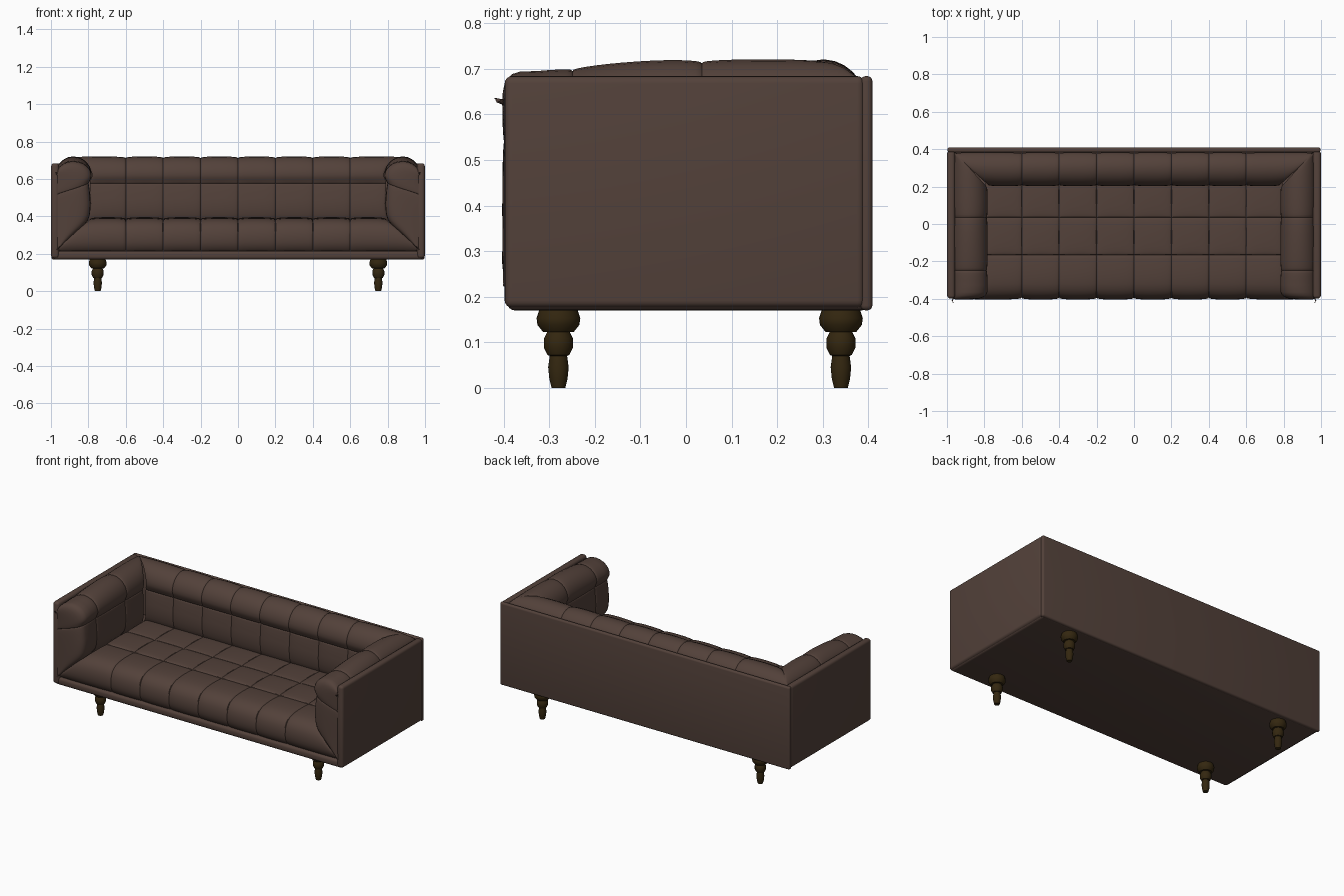
import bpy, bmesh, math
from mathutils import Vector

if "Cube" in bpy.data.objects:
    bpy.data.objects.remove(bpy.data.objects["Cube"])


def material(name, rgb):
    m = bpy.data.materials.new(name)
    m.diffuse_color = (*rgb, 1)
    m.use_nodes = True
    m.node_tree.nodes["Principled BSDF"].inputs["Base Color"].default_value = m.diffuse_color
    return m


LEATHER = material("brown leather", (0.086, 0.053, 0.042))
WOOD = material("dark wood", (0.034, 0.020, 0.005))


def finish(bm, name, mat, mirror=False):
    me = bpy.data.meshes.new(name)
    bm.to_mesh(me)
    bm.free()
    me.materials.append(mat)
    ob = bpy.data.objects.new(name, me)
    bpy.context.collection.objects.link(ob)
    if mirror:
        ob.modifiers.new("mirror", 'MIRROR')
    return ob


def box(name, lo, hi, bevel, mirror=False):
    bm = bmesh.new()
    bmesh.ops.create_cube(bm, size=1)
    for v in bm.verts:
        v.co = Vector([(a + b) / 2 + c * (b - a) for a, b, c in zip(lo, hi, v.co)])
    bmesh.ops.bevel(bm, geom=bm.edges[:], offset=bevel, segments=4,
                    profile=0.5, affect='EDGES')
    return finish(bm, name, LEATHER, mirror)


def spline(pts, u):
    """Catmull-Rom point at index-parameter u."""
    n = len(pts) - 1
    i = min(int(u), n - 1)
    t = u - i
    a, b, c, d = (Vector(pts[min(max(k, 0), n)]) for k in (i - 1, i, i + 1, i + 2))
    return 0.5 * (2 * b + (c - a) * t + (2 * a - 5 * b + 4 * c - d) * t * t
                  + (3 * b - a - 3 * c + d) * t ** 3)


def cells(edges, n):
    """Samples clustered at the seams, each with its puffiness 0..1."""
    out = [(edges[0], 0.0)]
    for a, b in zip(edges, edges[1:]):
        for k in range(1, n + 1):
            s = (1 - math.cos(math.pi * k / n)) / 2
            out.append((a + (b - a) * s, max(math.sin(math.pi * k / n), 0) ** 0.7))
    return out


def pad(name, profile, rows, ncols, place, outward, depth, mirror=False):
    """Tufted sheet: a profile swept over columns, sunk along the seams."""
    us, vs = cells(rows, 20), cells(range(ncols + 1), 14)
    bm = bmesh.new()
    grid, sink = [], []
    for u, fu in us:
        p = spline(profile, u)
        grid.append([bm.verts.new(place(p, u, v)) for v, _ in vs])
        sink += [depth * (fu * fv - 1) - 0.006 * ((1 - fu) * (1 - fv)) ** 2 for _, fv in vs]
    for r0, r1 in zip(grid, grid[1:]):
        for j in range(len(vs) - 1):
            bm.faces.new((r0[j], r0[j + 1], r1[j + 1], r1[j]))
    bm.normal_update()
    total = sum((f.normal * f.calc_area() for f in bm.faces), Vector())
    if total.dot(Vector(outward)) < 0:
        bmesh.ops.reverse_faces(bm, faces=bm.faces[:])
        bm.normal_update()
    moves = [v.normal * s for v, s in zip((v for r in grid for v in r), sink)]
    for v, m in zip((v for r in grid for v in r), moves):
        v.co += m
    return finish(bm, name, LEATHER, mirror)


def along(edges, v):
    i = min(int(v), len(edges) - 2)
    return edges[i] + (edges[i + 1] - edges[i]) * (v - i)


INNER = [-0.6, -0.4, -0.2, 0, 0.2, 0.4, 0.6]

# Shared back and arm section: (distance outward from inner face, height)
ROLL = [(0.18, 0.22), (0.10, 0.30), (0.025, 0.375), (0.008, 0.45), (0.010, 0.52),
        (0.012, 0.575), (0.0, 0.62), (0.014, 0.67), (0.05, 0.707), (0.10, 0.721),
        (0.145, 0.71), (0.18, 0.68), (0.188, 0.65)]


def place_back(p, u, v):
    w = 0.78 + p.x
    return Vector((along([-w] + INNER + [w], v), 0.2 + p.x, p.y))


def place_arm(p, u, v):
    o, z = p
    if v >= 1:
        y = along([-0.25, 0.035, 0.2 + o], v - 1)
    elif v > 0.7:
        y = -0.25 - 0.08 * (1 - v) / 0.3
    else:  # rounded front end closing toward the side panel
        phi = math.pi / 2 * (1 - v / 0.7)
        s = max(math.cos(phi), 0) ** 0.5
        y = -0.33 - 0.077 * math.sin(phi) ** 0.5
        zt = 0.22 + 0.06 * u if u < 5 else 0.52 + 0.018 * (u - 5)
        o, z = 0.185 + (o - 0.185) * s, zt + (z - zt) * s
    if p.y > 0.6:
        z -= 0.022 * min(max(-y / 0.3, 0), 1.1) ** 1.5 * (p.y - 0.6) / 0.12
    return Vector((0.78 + o, y, z))


pad("tufted_back", ROLL, [0, 5, 12], 8, place_back, (0, -1, 0.5), 0.010)
pad("tufted_arms", ROLL, [0, 5, 12], 3, place_arm, (-1, 0, 0.5), 0.009, mirror=True)

# Tufted seat with rolled front edge, mitred against the arms
SEAT = [(-0.385, 0.212), (-0.402, 0.25), (-0.404, 0.30), (-0.388, 0.35), (-0.345, 0.383),
        (-0.27, 0.395), (-0.165, 0.396), (0.035, 0.396), (0.235, 0.393)]


def place_seat(p, u, v):
    w = 0.972 - (p.y - 0.215)
    return Vector((along([-w] + INNER + [w], v), p.x, p.y))


pad("tufted_seat", SEAT, [0, 6, 7, 8], 8, place_seat, (0, -0.5, 1), 0.012)

# Frame: hidden core, bottom rail, outer panels
box("seat_core", (-0.96, -0.37, 0.18), (0.96, 0.39, 0.33), 0.02)
box("base_rail", (-0.99, -0.392, 0.17), (0.99, 0.402, 0.216), 0.016)
box("side_panels", (0.957, -0.398, 0.176), (0.999, 0.392, 0.684), 0.016, mirror=True)
box("back_panel", (-0.997, 0.383, 0.17), (0.997, 0.409, 0.684), 0.011)

# Turned legs
LEG = [(0.0, 0.0), (0.015, 0.0), (0.020, 0.02), (0.0225, 0.045), (0.019, 0.07),
       (0.024, 0.072), (0.032, 0.088), (0.032, 0.108), (0.025, 0.122), (0.034, 0.123),
       (0.046, 0.138), (0.048, 0.153), (0.043, 0.168), (0.040, 0.18)]


def leg(name, x, y, sides=24):
    bm = bmesh.new()
    verts = [bm.verts.new((r, 0, z)) for r, z in LEG]
    edges = [bm.edges.new(e) for e in zip(verts, verts[1:])]
    bmesh.ops.spin(bm, geom=verts + edges, cent=(0, 0, 0), axis=(0, 0, 1),
                   angle=2 * math.pi, steps=sides)
    bmesh.ops.remove_doubles(bm, verts=bm.verts[:], dist=1e-5)
    bmesh.ops.recalc_face_normals(bm, faces=bm.faces[:])
    bmesh.ops.translate(bm, verts=bm.verts[:], vec=(x, y, 0))
    finish(bm, name, WOOD, mirror=True)


leg("front_legs", 0.75, -0.28)
leg("back_legs", 0.75, 0.34)

# Smooth shading
for ob in bpy.context.collection.objects:
    ob.select_set(True)
    bpy.context.view_layer.objects.active = ob
bpy.ops.object.shade_smooth_by_angle(angle=math.radians(40))
